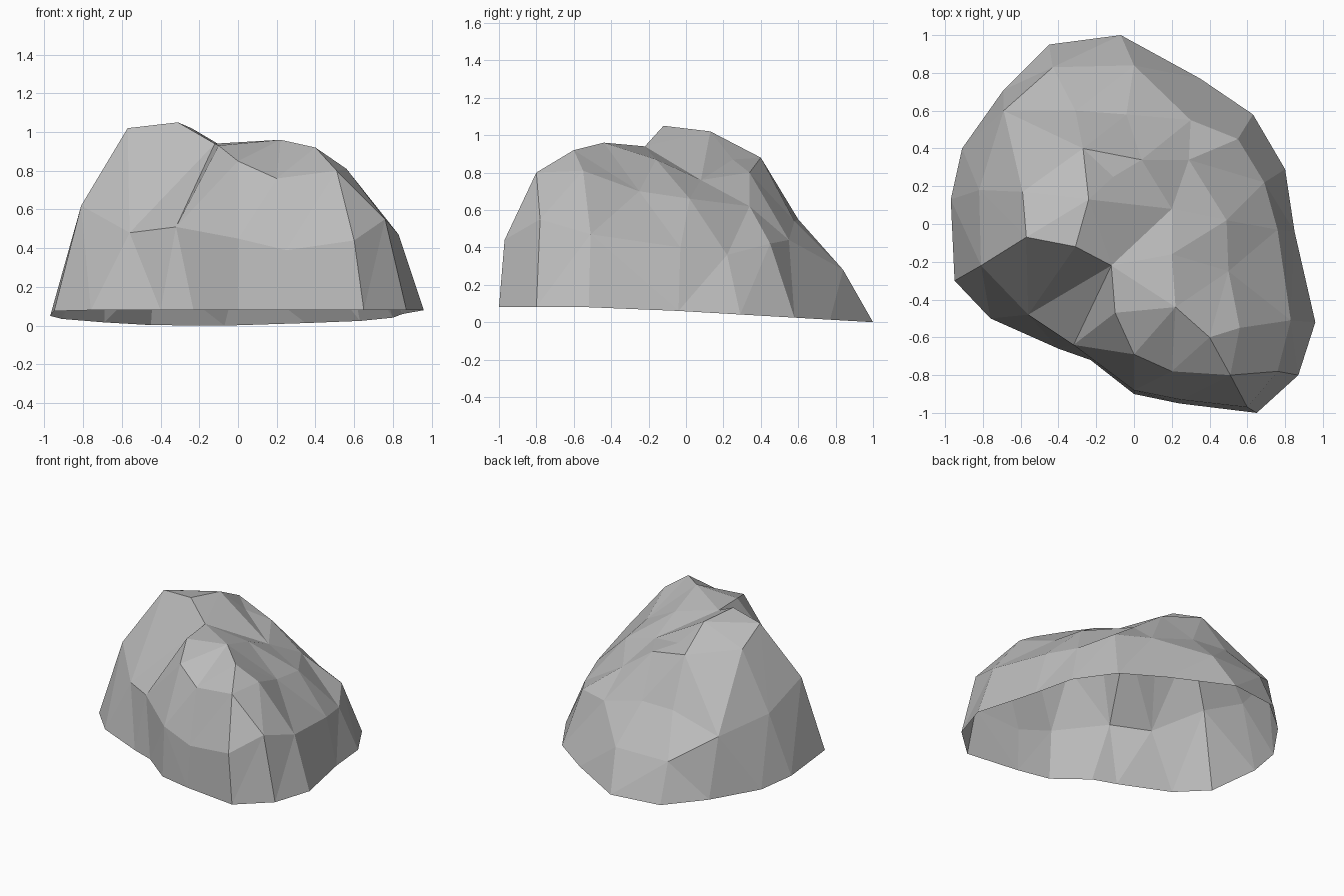
import bpy
import bmesh
from mathutils import Vector
from mathutils.geometry import delaunay_2d_cdt

default_cube = bpy.data.objects.get("Cube")
if default_cube:
    bpy.data.objects.remove(default_cube, do_unlink=True)

SCALE = 0.01  # control points are written in hundredths of a unit


def ground_height(y):
    """Lower rim is lifted at the front and settles to the ground at the back."""
    return min(8.0, max(0.0, 5.8 - 0.058 * y))


class RockSurface:
    """Collects contour and ridge lines, then skins them with triangles."""

    def __init__(self):
        self.points = []
        self.edges = []

    def index(self, point):
        if point not in self.points:
            self.points.append(point)
        return self.points.index(point)

    def line(self, path, closed=False):
        ids = [self.index(point) for point in path]
        self.edges += list(zip(ids, ids[1:]))
        if closed:
            self.edges.append((ids[-1], ids[0]))
        return ids

    def build(self, name, outline, material):
        flat = [Vector((p[0], p[1])) for p in self.points]
        verts, _, faces, origins, _, _ = delaunay_2d_cdt(
            flat, self.edges, [outline], 1, 0.0001)
        bm = bmesh.new()
        corners = []
        for vert, origin in zip(verts, origins):
            height = self.points[origin[0]][2] if origin else ground_height(vert.y)
            corners.append(bm.verts.new(Vector((vert.x, vert.y, height)) * SCALE))
        for face in faces:
            bm.faces.new([corners[i] for i in face])
        # Every facet of the shell faces outward and upward
        bm.normal_update()
        for face in bm.faces:
            if face.normal.z < 0:
                face.normal_flip()
        mesh = bpy.data.meshes.new(name)
        bm.to_mesh(mesh)
        bm.free()
        mesh.materials.append(material)
        rock = bpy.data.objects.new(name, mesh)
        bpy.context.collection.objects.link(rock)
        return rock


def make_material(name, colour):
    material = bpy.data.materials.new(name)
    material.use_nodes = True
    material.diffuse_color = colour
    shader = next(n for n in material.node_tree.nodes if n.type == "BSDF_PRINCIPLED")
    shader.inputs["Base Color"].default_value = colour
    shader.inputs["Roughness"].default_value = 0.9
    return material


stone = make_material("stone grey", (0.5, 0.5, 0.5, 1.0))
surface = RockSurface()

# Open lower rim, counter-clockwise from the back
rim = [(-7, 100), (-45, 95), (-69, 71), (-91, 40), (-97, 13), (-95, -30),
       (-76, -50), (-40, -66), (-23, -72), (0, -90), (24, -95), (65, -100),
       (87, -80), (96, -52), (85, -4), (80, 29), (63, 58), (35, 77)]
outline = surface.line([(x, y, ground_height(y)) for x, y in rim], closed=True)

# Shoulder ring where the steep flanks break toward the crowns
cleft_left, cleft_right = (-56, -48, 48), (-32, -64, 51)
left_shoulder, front_shoulder = (-81, -22, 62), (60, -97, 44)
back_middle, back_left = (-4, 58, 54), (-31, 60, 55)
surface.line([cleft_left, cleft_right, (0, -88, 45), (25, -93, 39),
              front_shoulder, (76, -78, 55), (83, -51, 47), (76, -3, 40),
              (69, 22, 36), (55, 45, 42), (30, 55, 44), back_middle, back_left,
              (-69, 60, 45), (-82, 18, 50), left_shoulder], closed=True)

# Back foot
surface.line([(-43, 83, 28), (0, 84, 28)])

# Left crown and its cliff down to the cleft
saddle, peak, crown_edge = (-12, -22, 94), (-31, -12, 105), (-57, -7, 102)
crown_back = (-24, 13, 102)
surface.line([saddle, peak, crown_edge, left_shoulder])
surface.line([peak, cleft_left, saddle, cleft_right])
surface.line([peak, crown_back, (-27, 40, 88), back_left])
surface.line([crown_edge, (-59, 17, 92), (-82, 18, 50)])

# Right crown with its front bevel
crown_left, crown_top, crown_front = (-10, -47, 93), (22, -44, 96), (40, -60, 92)
brow = (51, -80, 80)
surface.line([saddle, crown_left, crown_top, crown_front, brow, front_shoulder])
surface.line([crown_left, (0, -69, 85), (20, -78, 76), brow])
surface.line([crown_front, (56, -55, 81), (50, -25, 70), (49, 2, 66)])

# Crease between the crowns and the slope behind it
crease_end, knee = (20, 8, 76), (29, 34, 62)
surface.line([saddle, crease_end, knee, (30, 55, 44)])
surface.line([crown_top, (20, -16, 87), crease_end])
surface.line([crown_back, (-11, 25, 87), (4, 34, 80), back_middle])
surface.line([(4, 34, 80), knee])

surface.build("rock_shell", outline, stone)
